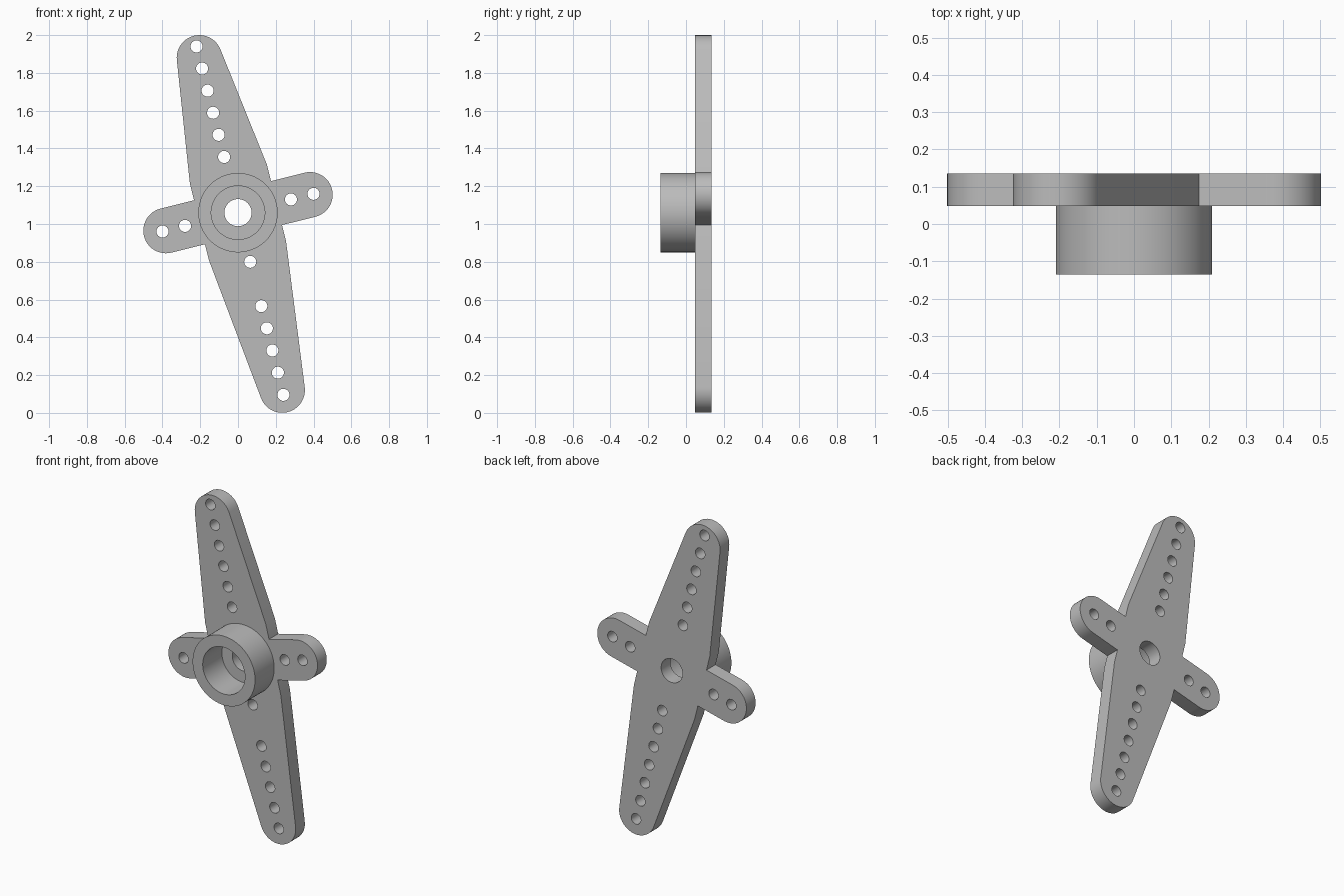
import bpy, bmesh, math
from mathutils import Matrix, Vector

cube = bpy.data.objects.get("Cube")
if cube:
    bpy.data.objects.remove(cube, do_unlink=True)

FRONT, SEAM, BACK = 0.136, -0.048, -0.136   # local depths, +z faces the front
TIP, HALF, HUB_Z = 0.12, 0.21, 1.06
UP, DOWN, SIDE = 0.845, 0.968, 0.393        # arm tip centres from the hub
PLACE = (Matrix.Translation((0, 0, HUB_Z)) @ Matrix.Rotation(math.pi / 2, 4, 'X')
         @ Matrix.Rotation(math.radians(14), 4, 'Z'))

grey = bpy.data.materials.new("grey plastic")
grey.use_nodes = True
grey.diffuse_color = (0.5, 0.5, 0.5, 1)
grey.node_tree.nodes["Principled BSDF"].inputs["Base Color"].default_value = (0.5, 0.5, 0.5, 1)


def make_object(name, bm):
    mesh = bpy.data.meshes.new(name)
    bm.to_mesh(mesh)
    bm.free()
    mesh.materials.append(grey)
    obj = bpy.data.objects.new(name, mesh)
    bpy.context.collection.objects.link(obj)
    return obj


def arc(cx, cy, r, start, end, steps=24):
    angles = [start + (end - start) * i / steps for i in range(steps + 1)]
    return [(cx + r * math.cos(a), cy + r * math.sin(a)) for a in angles]


def half_outline(length):
    """Right side arm, shoulder, tapered arm and far shoulder."""
    dx, dy = HALF, HALF - length
    a = math.atan2(dy, dx) + math.acos(TIP / math.hypot(dx, dy))  # tangent angle
    return (arc(SIDE, 0, TIP, -math.pi / 2, math.pi / 2)
            + [(HALF, TIP), (HALF, HALF)]
            + arc(0, length, TIP, a, math.pi - a)
            + [(-HALF, HALF), (-HALF, TIP)])


# Four-armed plate
outline = half_outline(UP) + [(-x, -y) for x, y in half_outline(DOWN)]
bm = bmesh.new()
face = bm.faces.new([bm.verts.new((x, y, BACK)) for x, y in outline])
top = bmesh.ops.extrude_face_region(bm, geom=[face])
bmesh.ops.translate(bm, vec=(0, 0, SEAM - BACK),
                    verts=[v for v in top["geom"] if isinstance(v, bmesh.types.BMVert)])
bmesh.ops.recalc_face_normals(bm, faces=bm.faces)
plate = make_object("arm_plate", bm)

# Screw holes: one on the long lower arm is blind from the front
bm = bmesh.new()


def hole(x, y, r, z1=0.0, sides=32):
    z0 = BACK - 0.05
    bmesh.ops.create_cone(bm, cap_ends=True, segments=sides, radius1=r, radius2=r,
                          depth=z1 - z0,
                          matrix=Matrix.Translation((x, y, (z0 + z1) / 2)))


hole(0, 0, 0.072, sides=48)
for i in range(6):
    hole(0, 0.304 + 0.1206 * i, 0.032)
for i in range(7):
    hole(0, -0.268 - 0.121 * i, 0.032, SEAM - 0.008 if i == 1 else 0.0)
for x in (0.289, 0.412):
    hole(x, 0, 0.032)
    hole(-x, 0, 0.032)
cutter = make_object("hole_cutter", bm)
cutter.hide_render = True

mod = plate.modifiers.new("holes", 'BOOLEAN')
mod.operation = 'DIFFERENCE'
mod.solver = 'EXACT'
mod.object = cutter
bpy.context.view_layer.objects.active = plate
bpy.ops.object.modifier_apply(modifier=mod.name)
bpy.data.objects.remove(cutter, do_unlink=True)

# Hub collar: open-backed ring standing on the plate
bm = bmesh.new()
profile = [(HALF, SEAM), (HALF, FRONT), (0.142, FRONT), (0.142, SEAM)]
verts = [bm.verts.new((r, 0, z)) for r, z in profile]
edges = [bm.edges.new(pair) for pair in zip(verts, verts[1:])]
bmesh.ops.spin(bm, geom=verts + edges, cent=(0, 0, 0), axis=(0, 0, 1),
               angle=2 * math.pi, steps=64)
bmesh.ops.remove_doubles(bm, verts=bm.verts, dist=0.0005)
bmesh.ops.recalc_face_normals(bm, faces=bm.faces)
bm.faces.ensure_lookup_table()
rim = max(bm.faces, key=lambda f: f.calc_center_median().z)
if rim.normal.z < 0:
    bmesh.ops.reverse_faces(bm, faces=bm.faces)
hub = make_object("hub_collar", bm)

# Stand upright, tilt and smooth the round walls
for obj in (plate, hub):
    obj.data.transform(PLACE)
    bpy.ops.object.select_all(action='DESELECT')
    obj.select_set(True)
    bpy.context.view_layer.objects.active = obj
    bpy.ops.object.shade_smooth_by_angle(angle=math.radians(20))
